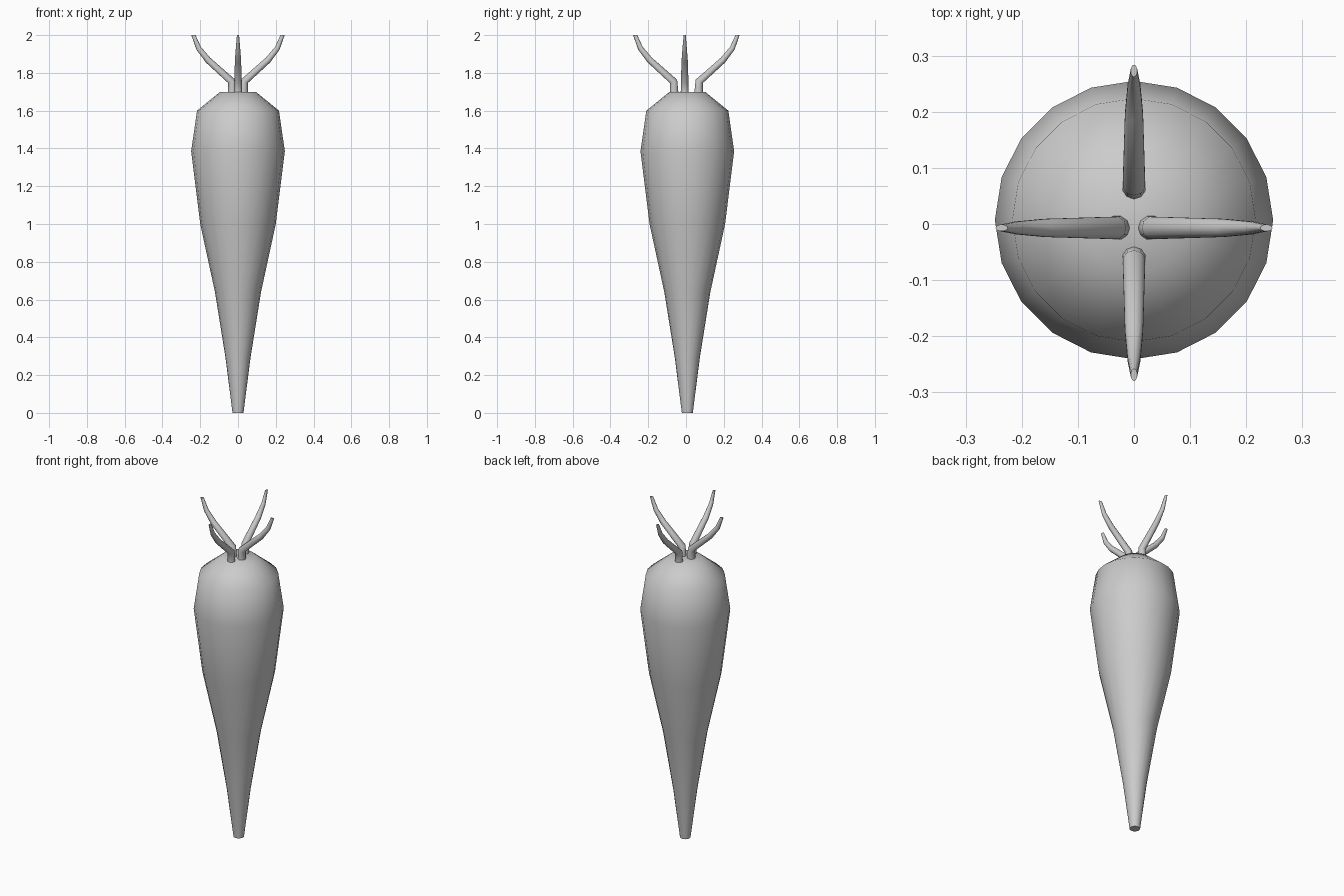
import bpy, bmesh, math
from mathutils import Vector

if "Cube" in bpy.data.objects:
    bpy.data.objects.remove(bpy.data.objects["Cube"])


def loft(name, rings):
    """Skin a list of vertex rings, cap both ends and smooth the sides."""
    bm = bmesh.new()
    loops = [[bm.verts.new(p) for p in ring] for ring in rings]
    n = len(loops[0])
    for a, b in zip(loops, loops[1:]):
        for i in range(n):
            j = (i + 1) % n
            bm.faces.new((a[i], a[j], b[j], b[i]))
    bm.faces.new(loops[0][::-1])
    bm.faces.new(loops[-1])
    bmesh.ops.recalc_face_normals(bm, faces=bm.faces)
    mesh = bpy.data.meshes.new(name)
    bm.to_mesh(mesh)
    bm.free()
    obj = bpy.data.objects.new(name, mesh)
    bpy.context.collection.objects.link(obj)
    bpy.ops.object.select_all(action='DESELECT')
    obj.select_set(True)
    bpy.context.view_layer.objects.active = obj
    bpy.ops.object.shade_smooth_by_angle(angle=math.radians(50))
    return obj


def ring(centre, u, v, sides):
    return [centre + u * math.cos(2 * math.pi * i / sides)
            + v * math.sin(2 * math.pi * i / sides) for i in range(sides)]


# Tapered root: (radius, height), 20 sides
profile = [(0.029, 0), (0.066, 0.29), (0.122, 0.64), (0.2, 1.0),
           (0.248, 1.385), (0.217, 1.6), (0.094, 1.7)]
loft("root", [ring(Vector((0, 0.007, z)), Vector((r, 0, 0)), Vector((0, r, 0)), 20)
              for r, z in profile])

# Stalk centre line: outward distance, height, in-plane radius, side radius, ring tilt
stalk = [(0.030, 1.695, 0.023, 0.022, 0), (0.033, 1.755, 0.021, 0.021, 25),
         (0.158, 1.867, 0.017, 0.017, 46), (0.208, 1.93, 0.014, 0.012, 32),
         (0.236, 2.0, 0.011, 0.006, 0)]


def make_stalk(name, out, offset, y_shift):
    side = Vector((-out.y, out.x, 0))
    rings = []
    for d, z, r_in, r_side, tilt in stalk:
        t = math.radians(tilt)
        u = out * math.cos(t) - Vector((0, 0, math.sin(t)))
        c = out * (d + offset) + Vector((0, y_shift, z))
        rings.append(ring(c, u * r_in, side * r_side, 10))
    loft(name, rings)


# Four leaf stalks: left/right pair and the wider front/back pair
for name, out, offset, shift in [("right_stalk", (1, 0, 0), 0, -0.007),
                                 ("left_stalk", (-1, 0, 0), 0, -0.007),
                                 ("back_stalk", (0, 1, 0), 0.035, 0.002),
                                 ("front_stalk", (0, -1, 0), 0.035, 0.002)]:
    make_stalk(name, Vector(out), offset, shift)
